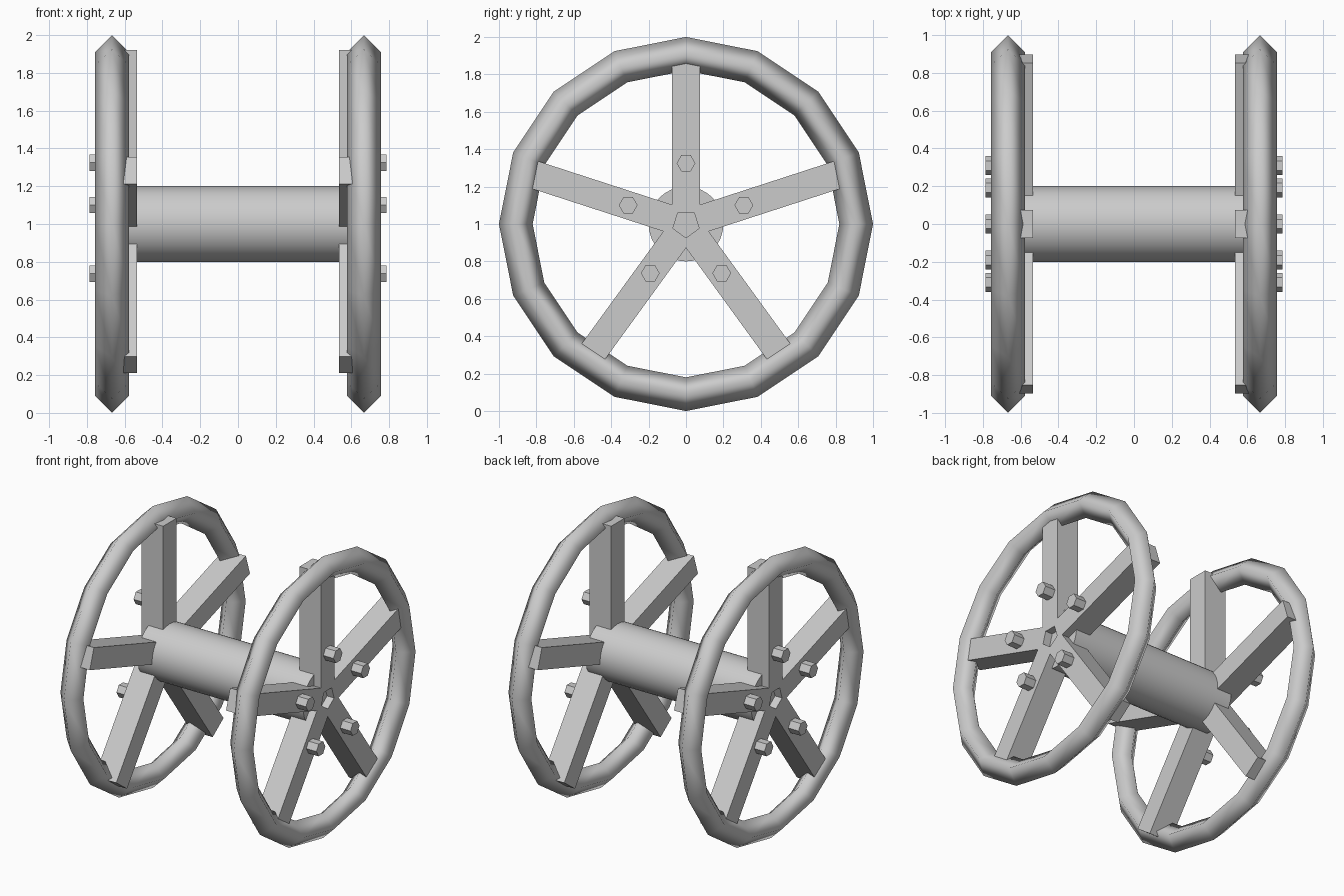
import bpy, math
from mathutils import Matrix, Vector

if "Cube" in bpy.data.objects:
    bpy.data.objects.remove(bpy.data.objects["Cube"])

WHEEL_X = 0.667
SPOKE_IN, SPOKE_OUT = 0.535, 0.705      # spoke depth range along x
SPOKE_R0, SPOKE_R1, SPOKE_W = 0.06, 0.92, 0.15
AXIS_Z = 1.0


def finish(name, smooth=None):
    ob = bpy.context.object
    ob.name = ob.data.name = name
    bpy.ops.object.transform_apply(location=True, rotation=True, scale=True)
    if smooth == "all":
        bpy.ops.object.shade_smooth()
    elif smooth == "angle":
        bpy.ops.object.shade_smooth_by_angle(angle=math.radians(35))
    return ob


# Axle drum
bpy.ops.mesh.primitive_cylinder_add(vertices=32, radius=0.2, depth=1.3,
                                    location=(0, 0, AXIS_Z),
                                    rotation=(0, math.pi / 2, 0))
finish("axle_drum", "angle")

for side, label in ((1, "right"), (-1, "left")):
    # Wheel rim: 16 segments with a smooth-shaded diamond section
    bpy.ops.mesh.primitive_torus_add(major_segments=16, minor_segments=4,
                                     major_radius=0.91, minor_radius=0.09,
                                     location=(side * WHEEL_X, 0, AXIS_Z),
                                     rotation=(0, math.pi / 2, 0))
    finish(f"{label}_rim", "all")

    for i in range(5):
        a = i * math.tau / 5
        radial = Vector((0, math.sin(a), math.cos(a)))

        # Spoke
        mid = radial * (SPOKE_R0 + SPOKE_R1) / 2
        bpy.ops.mesh.primitive_cube_add(
            size=1, rotation=(-a, 0, 0),
            location=(side * (SPOKE_IN + SPOKE_OUT) / 2, mid.y, AXIS_Z + mid.z))
        bpy.context.object.scale = (SPOKE_OUT - SPOKE_IN, SPOKE_W,
                                    SPOKE_R1 - SPOKE_R0)
        finish(f"{label}_spoke_{i + 1}")

        # Hexagonal bolt on the outer face, corners pointing along y
        p = radial * 0.325
        bpy.ops.mesh.primitive_cylinder_add(
            vertices=6, radius=0.05, depth=0.1,
            location=(side * 0.735, p.y, AXIS_Z + p.z),
            rotation=(0, math.pi / 2, 0))
        finish(f"{label}_bolt_{i + 1}")
